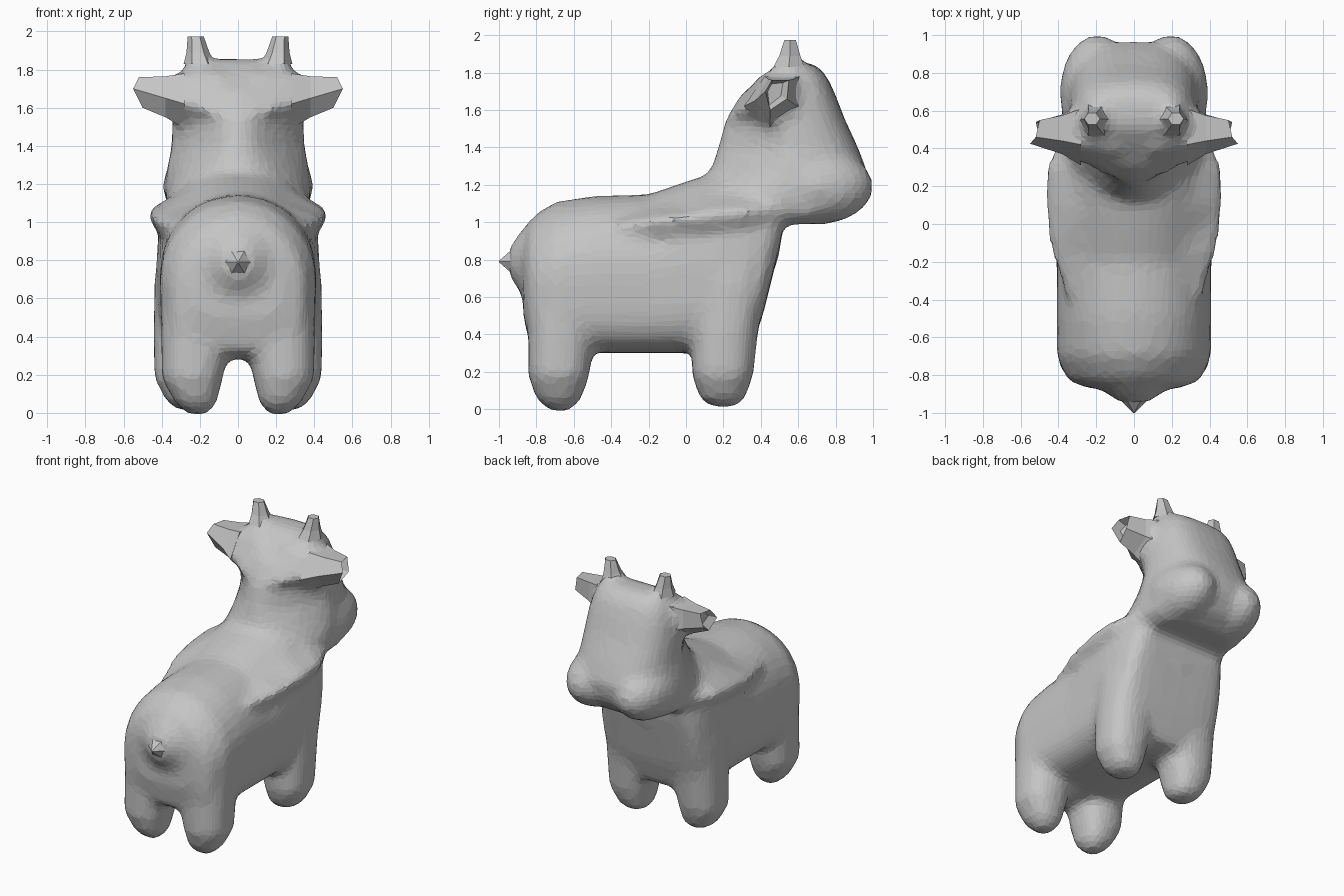
import bpy, bmesh, math
from mathutils import Matrix

cube = bpy.data.objects.get("Cube")
if cube:
    bpy.data.objects.remove(cube, do_unlink=True)

grey = bpy.data.materials.new("plain grey")
grey.use_nodes = True
colour = (0.56, 0.56, 0.56, 1)
grey.diffuse_color = colour
grey.node_tree.nodes["Principled BSDF"].inputs["Base Color"].default_value = colour


def power(v, n):
    return math.copysign(abs(v) ** (2 / n), v)


def cross_section(y, low, high, w, n_top=2.3, n_low=4, count=28):
    """Upright ring: rounded above, squarer below."""
    mid, h = (low + high) / 2, (high - low) / 2
    ring = []
    for i in range(count):
        t = math.tau * i / count
        n = n_top if math.sin(t) > 0 else n_low
        ring.append((w * power(math.cos(t), n), y, mid + h * power(math.sin(t), n)))
    return ring


def level(z, back, front, w, cx=0, narrow=0, n=2.4, count=28):
    """Flat ring, optionally narrower towards the back."""
    mid, h = (back + front) / 2, (front - back) / 2
    ring = []
    for i in range(count):
        t = math.tau * i / count
        s = power(math.sin(t), n)
        side = w * power(math.cos(t), n) * (1 - narrow * max(0, -s))
        ring.append((cx + side, mid + h * s, z))
    return ring


def loft(bm, rings):
    rows = [[bm.verts.new(p) for p in ring] for ring in rings]
    faces = [bm.faces.new(rows[0]), bm.faces.new(rows[-1])]
    for a, b in zip(rows, rows[1:]):
        for i in range(len(a)):
            j = (i + 1) % len(a)
            faces.append(bm.faces.new((a[i], a[j], b[j], b[i])))
    bmesh.ops.recalc_face_normals(bm, faces=faces)


def mirrored(rings, side):
    return [[(side * x, y, z) for x, y, z in ring] for ring in rings]


def finish(name, bm):
    mesh = bpy.data.meshes.new(name)
    bm.to_mesh(mesh)
    bm.free()
    mesh.materials.append(grey)
    obj = bpy.data.objects.new(name, mesh)
    bpy.context.scene.collection.objects.link(obj)
    return obj


# Ear rings from inside the head to the tip
ear = (
    ((.08, .22, 1.56), (.1, .4, 1.8), (.1, .64, 1.82), (.1, .68, 1.6), (.1, .42, 1.42)),
    ((.28, .31, 1.62), (.28, .42, 1.78), (.28, .61, 1.78), (.28, .64, 1.6), (.28, .45, 1.49)),
    ((.38, .37, 1.65), (.38, .44, 1.765), (.38, .575, 1.765), (.38, .58, 1.63), (.38, .45, 1.55)),
    ((.55, .425, 1.7), (.52, .46, 1.76), (.5, .55, 1.76), (.52, .54, 1.66), (.5, .45, 1.6)))

# Horn rings from inside the head to the tip
horn = [[(cx + rx * math.cos(math.tau * i / 6), cy + ry * math.sin(math.tau * i / 6), z)
         for i in range(6)] for z, cx, cy, rx, ry in (
    (1.68, .18, .55, .12, .14), (1.83, .2, .55, .085, .095),
    (1.89, .21, .555, .06, .065), (1.975, .222, .557, .042, .035))]

body = bmesh.new()

# Torso
loft(body, [cross_section(*s) for s in (
    (-.87, .5, .93, .24, 2), (-.83, .32, 1.02, .35, 2), (-.7, .28, 1.11, .41, 2),
    (-.5, .3, 1.14, .41, 2.1), (-.2, .3, 1.15, .41, 2.1), (0, .3, 1.22, .42, 2.1),
    (.2, .28, 1.28, .43), (.34, .3, 1.26, .42), (.41, .5, 1.2, .4),
    (.46, .7, 1.15, .37), (.51, .9, 1.1, .32))])

# Shoulder ridge
loft(body, [[(0, y, top), (w * .5, y, top - .06), (w, y, z), (w * .9, y, z - .09), (0, y, .8),
             (-w * .9, y, z - .09), (-w, y, z), (-w * .5, y, top - .06)] for y, top, w, z in (
    (-.4, 1.1, .36, .99), (-.15, 1.16, .445, 1.02), (.1, 1.24, .48, 1.045),
    (.3, 1.26, .475, 1.065), (.5, 1.2, .38, 1.08))])

for side in (-1, 1):
    # Legs
    for cy, cx, foot in ((-.68, .24, -.01), (.195, .28, .01)):
        loft(body, [level(z, cy + a, cy + b, w, side * (cx + dx)) for z, a, b, w, dx in (
            (foot, -.05, .06, .05, -.03), (.05, -.12, .12, .11, -.02),
            (.18, -.165, .165, .16, 0), (.4, -.165, .19, .185, -.02),
            (.7, -.155, .24, .19, -.03), (.85, -.1, .22, .16, -.03))])
    # Muzzle lobes
    place = Matrix.Translation((side * .195, .7, 1.19)) @ Matrix.Diagonal((.2, .305, .205, 1))
    bmesh.ops.create_icosphere(body, subdivisions=3, radius=1, matrix=place)
    # Ear and horn roots
    loft(body, mirrored(ear[:3], side))
    loft(body, mirrored(horn[:3], side))

# Head and neck
loft(body, [level(z, back, front, w, narrow=taper, n=2.7) for z, back, front, w, taper in (
    (.99, .42, .76, .3, 0), (1.05, .25, .88, .37, 0), (1.15, .1, .95, .385, .15),
    (1.27, .13, .97, .375, .4), (1.4, .17, .92, .35, .6), (1.55, .21, .85, .345, .65),
    (1.68, .29, .8, .325, .5), (1.77, .4, .76, .29, .2), (1.83, .48, .71, .25, 0),
    (1.855, .52, .66, .2, 0))])

# Tail root
loft(body, [[(r * math.cos(math.tau * i / 12), y, z + r * math.sin(math.tau * i / 12))
             for i in range(12)] for y, r, z in (
    (-.78, .3, .77), (-.86, .2, .78), (-.91, .13, .79), (-.95, .07, .79))])

obj = finish("body", body)
remesh = obj.modifiers.new("Blend", "REMESH")
remesh.mode = "VOXEL"
remesh.voxel_size = .03
smooth = obj.modifiers.new("Soften", "SMOOTH")
smooth.factor = .5
smooth.iterations = 10
facets = obj.modifiers.new("Facets", "DECIMATE")
facets.ratio = .25

# Tail tip
tail = bmesh.new()
loft(tail, [[(r * math.cos(math.tau * i / 6), y, .79 + r * math.sin(math.tau * i / 6))
             for i in range(6)] for y, r in ((-.84, .17), (-.92, .085), (-1, .004))])
finish("tail_tip", tail)

for side, label in ((1, "left"), (-1, "right")):
    # Horn tips
    bm = bmesh.new()
    loft(bm, mirrored(horn[1:], side))
    finish(label + "_horn", bm)
    # Ear tips with a hollow end
    bm = bmesh.new()
    loft(bm, mirrored(ear[1:], side))
    bm.faces.ensure_lookup_table()
    end = bm.faces[1]
    inward = end.normal * .06
    bmesh.ops.inset_region(bm, faces=[end], thickness=.025)
    for v in end.verts:
        v.co -= inward
    finish(label + "_ear", bm)
